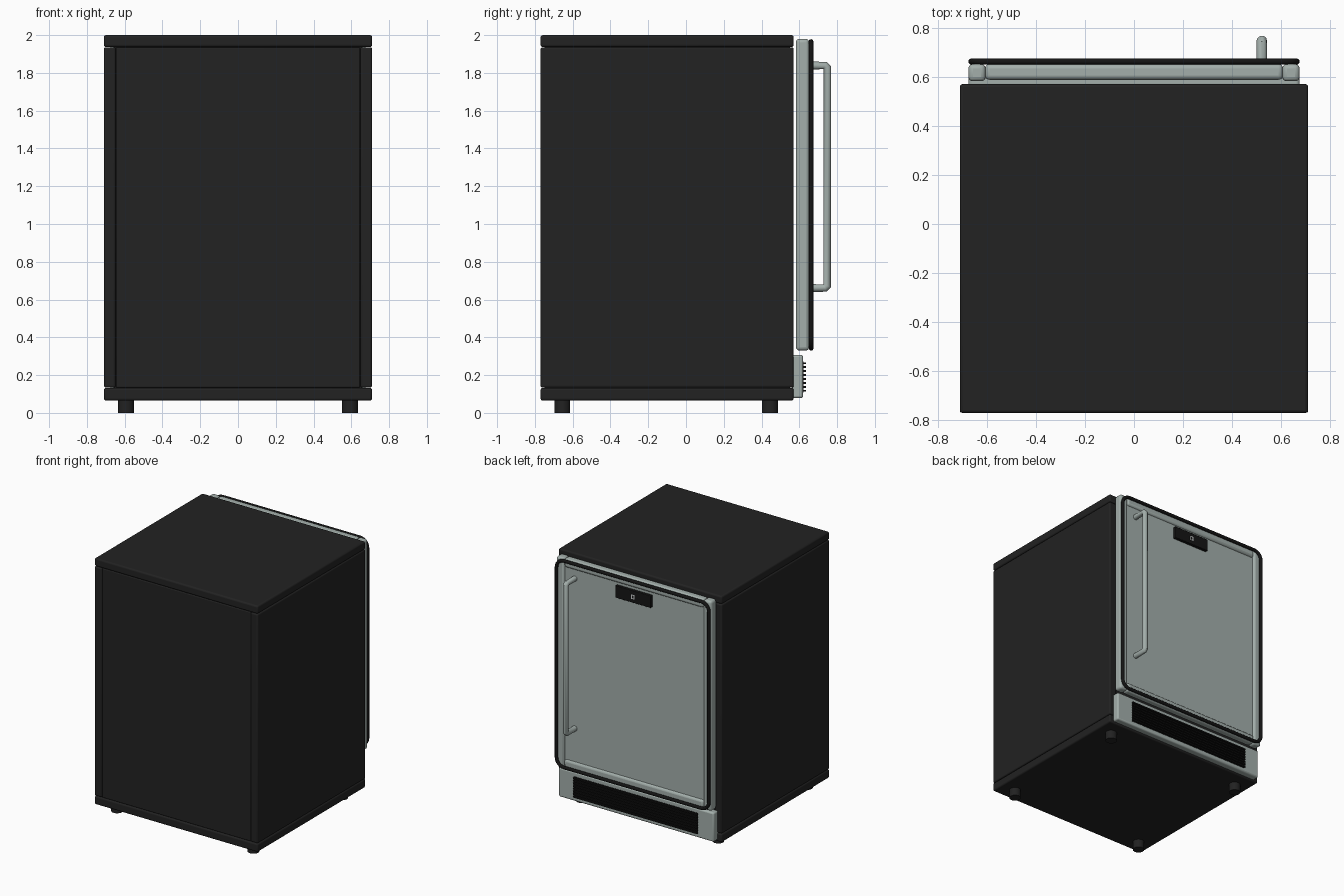
import bpy
import math
from mathutils import Vector

if "Cube" in bpy.data.objects:
    bpy.data.objects.remove(bpy.data.objects["Cube"], do_unlink=True)


def material(name, rgb):
    m = bpy.data.materials.new(name)
    m.use_nodes = True
    m.diffuse_color = (*rgb, 1)
    bsdf = next(n for n in m.node_tree.nodes if n.type == 'BSDF_PRINCIPLED')
    bsdf.inputs["Base Color"].default_value = (*rgb, 1)
    return m


CABINET = material("cabinet charcoal", (0.016, 0.016, 0.016))
STEEL = material("brushed steel", (0.37, 0.43, 0.41))
BLACK = material("black trim", (0.007, 0.007, 0.007))
PALE = material("pale display", (0.6, 0.62, 0.62))


def smooth(ob):
    bpy.ops.object.select_all(action='DESELECT')
    ob.select_set(True)
    bpy.context.view_layer.objects.active = ob
    bpy.ops.object.shade_smooth_by_angle(angle=math.radians(35))


def box(name, x, y, z, mat, bevel=0.0, segments=3):
    """Box from (low, high) pairs on each axis, with rounded edges."""
    low, high = Vector((x[0], y[0], z[0])), Vector((x[1], y[1], z[1]))
    bpy.ops.mesh.primitive_cube_add(size=1, location=(low + high) / 2)
    ob = bpy.context.object
    ob.name = name
    ob.scale = high - low
    bpy.ops.object.transform_apply(location=False, rotation=False, scale=True)
    ob.data.materials.append(mat)
    if bevel:
        mod = ob.modifiers.new("rounding", 'BEVEL')
        mod.width = bevel
        mod.segments = segments
        smooth(ob)
    return ob


def tube(name, points, radius, mat, cyclic=False):
    """Round bar that follows a path, converted to a mesh."""
    curve = bpy.data.curves.new(name, 'CURVE')
    curve.dimensions = '3D'
    curve.bevel_depth = radius
    curve.bevel_resolution = 4
    curve.use_fill_caps = True
    spline = curve.splines.new('POLY')
    spline.points.add(len(points) - 1)
    for p, co in zip(spline.points, points):
        p.co = (*co, 1)
    spline.use_cyclic_u = cyclic
    ob = bpy.data.objects.new(name, curve)
    bpy.context.collection.objects.link(ob)
    bpy.ops.object.select_all(action='DESELECT')
    ob.select_set(True)
    bpy.context.view_layer.objects.active = ob
    bpy.ops.object.convert(target='MESH')
    ob = bpy.context.object
    ob.name = name
    ob.data.materials.append(mat)
    smooth(ob)
    return ob


def arc(cx, cz, radius, start, y, steps=6):
    """Quarter turn in the x-z plane."""
    angles = [start + math.pi / 2 * i / steps for i in range(steps + 1)]
    return [(cx + radius * math.cos(a), y, cz + radius * math.sin(a)) for a in angles]


# Cabinet shell
DEPTH = (-0.77, 0.57)
box("top_slab", (-0.71, 0.71), DEPTH, (1.937, 2.0), CABINET, 0.012)
box("bottom_slab", (-0.71, 0.71), DEPTH, (0.065, 0.132), CABINET, 0.012)
for side, name in ((-1, "right"), (1, "left")):
    x = sorted((side * 0.648, side * 0.71))
    box(name + "_side_panel", x, DEPTH, (0.134, 1.935), CABINET, 0.01)
box("rear_panel", (-0.646, 0.646), (-0.767, -0.72), (0.134, 1.935), CABINET, 0.006)
box("cabinet_core", (-0.66, 0.66), (-0.75, 0.55), (0.11, 1.95), CABINET)

# Feet
for x in (-0.593, 0.593):
    for y in (-0.655, 0.445):
        bpy.ops.mesh.primitive_cylinder_add(vertices=24, radius=0.042, depth=0.08,
                                            location=(x, y, 0.04))
        foot = bpy.context.object
        foot.name = "foot"
        foot.data.materials.append(CABINET)
        smooth(foot)

# Kick plate with ventilation slats
box("kick_plate", (-0.675, 0.675), (0.56, 0.62), (0.078, 0.307), STEEL, 0.012)
box("vent_backing", (-0.54, 0.54), (0.617, 0.623), (0.108, 0.272), BLACK)
SLATS = 8
for i in range(SLATS):
    z = 0.117 + i * 0.146 / (SLATS - 1)
    box("vent_slat", (-0.54, 0.54), (0.617, 0.635), (z - 0.005, z + 0.005), BLACK)

# Door frame and recessed door panel
for side, name in ((-1, "right"), (1, "left")):
    x = sorted((side * 0.605, side * 0.675))
    box(name + "_door_stile", x, (0.582, 0.652), (0.33, 1.98), STEEL, 0.018)
for name, z in (("lower", (0.33, 0.4)), ("upper", (1.91, 1.98))):
    box(name + "_door_rail", (-0.607, 0.607), (0.588, 0.652), z, STEEL, 0.018)
box("door_panel", (-0.615, 0.615), (0.592, 0.637), (0.39, 1.92), STEEL)

# Dark trim around the door
R, X, LOW, HIGH, Y = 0.065, 0.663, 0.342, 1.966, 0.662
ring = []
for sx, cz, start in ((1, HIGH - R, 0), (-1, HIGH - R, 1), (-1, LOW + R, 2), (1, LOW + R, 3)):
    ring += arc(sx * (X - R), cz, R, start * math.pi / 2, Y)
tube("door_trim", ring, 0.0125, BLACK, cyclic=True)

# Handle
HX, HY, HLOW, HHIGH, BEND = 0.521, 0.748, 0.661, 1.839, 0.012
tube("door_handle", [(HX, 0.63, HLOW), (HX, HY - BEND, HLOW), (HX, HY, HLOW + BEND),
                     (HX, HY, HHIGH - BEND), (HX, HY - BEND, HHIGH), (HX, 0.63, HHIGH)],
     0.021, STEEL)

# Control display
box("display_panel", (-0.155, 0.155), (0.63, 0.66), (1.795, 1.89), BLACK, 0.005)
box("display_light", (-0.014, 0.014), (0.657, 0.662), (1.825, 1.86), PALE)
box("display_light_inset", (-0.007, 0.007), (0.659, 0.663), (1.833, 1.852), BLACK)
